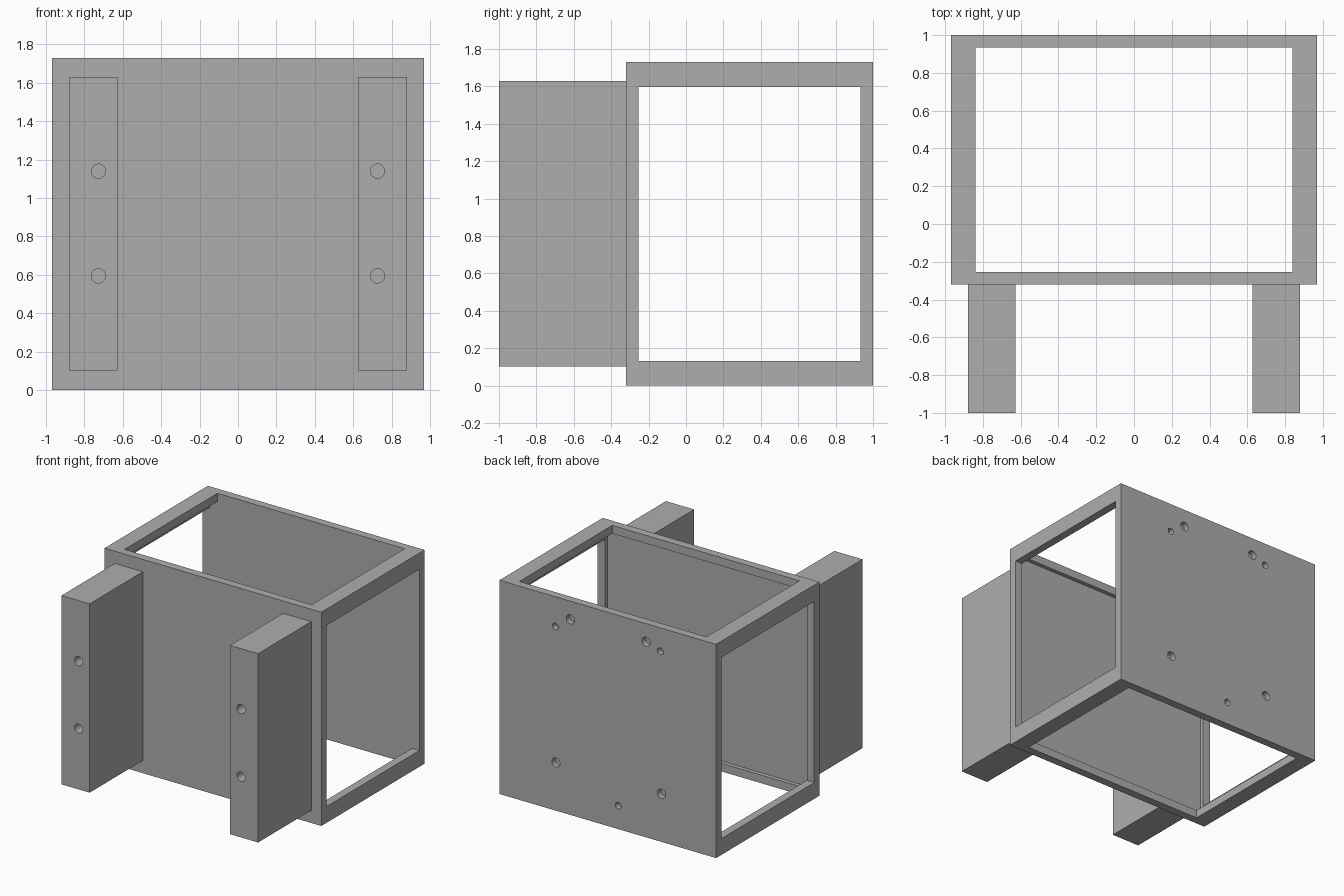
import bpy
import bmesh
import math
from mathutils import Matrix, Vector

if "Cube" in bpy.data.objects:
    bpy.data.objects.remove(bpy.data.objects["Cube"])

grey = bpy.data.materials.new("mid_grey")
grey.diffuse_color = (0.42, 0.42, 0.42, 1.0)
grey.use_nodes = True
grey.node_tree.nodes["Principled BSDF"].inputs["Base Color"].default_value = grey.diffuse_color


def finish(name, bm):
    bmesh.ops.recalc_face_normals(bm, faces=bm.faces)
    mesh = bpy.data.meshes.new(name)
    bm.to_mesh(mesh)
    bm.free()
    obj = bpy.data.objects.new(name, mesh)
    bpy.context.collection.objects.link(obj)
    mesh.materials.append(grey)
    return obj


def box(name, lo, hi):
    lo, hi = Vector(lo), Vector(hi)
    bm = bmesh.new()
    bmesh.ops.create_cube(bm, size=1, matrix=Matrix.Translation((lo + hi) / 2)
                          @ Matrix.Diagonal((*(hi - lo), 1)))
    return finish(name, bm)


def drill(x, z, y0, y1, radius):
    """Cylinder cutter lying along y."""
    bm = bmesh.new()
    place = Matrix.Translation((x, (y0 + y1) / 2, z)) @ Matrix.Rotation(math.pi / 2, 4, 'X')
    bmesh.ops.create_cone(bm, cap_ends=True, segments=32, radius1=radius,
                          radius2=radius, depth=y1 - y0, matrix=place)
    return finish("drill_cutter", bm)


def cut(obj, cutters):
    """Subtract the cutters, bake the result and remove the helpers."""
    for c in cutters:
        c.hide_render = True
        mod = obj.modifiers.new("cut", 'BOOLEAN')
        mod.operation = 'DIFFERENCE'
        mod.solver = 'EXACT'
        mod.object = c
    bpy.context.view_layer.update()
    graph = bpy.context.evaluated_depsgraph_get()
    mesh = bpy.data.meshes.new_from_object(obj.evaluated_get(graph))
    obj.modifiers.clear()
    obj.data = mesh
    for c in cutters:
        bpy.data.objects.remove(c)
    bpy.ops.object.select_all(action='DESELECT')
    obj.select_set(True)
    bpy.context.view_layer.objects.active = obj
    bpy.ops.object.shade_smooth_by_angle(angle=math.radians(30))


# Box frame: hollow inside, open through the top, bottom and both sides
W, H = 0.97, 1.73
T = 0.066
Y0, Y1 = -0.32, 1.0
frame = box("box_frame", (-W, Y0, 0), (W, Y1, H))
cutters = [
    box("cavity", (-W + T, Y0 + 0.033, T), (W - T, Y1 - T, H - T)),
    box("vertical_opening", (-W + 2 * T, Y0 + T, -0.1), (W - 2 * T, Y1 - T, H + 0.1)),
    box("side_opening", (-W - 0.1, Y0 + T, 2 * T), (W + 0.1, Y1 - T, H - 2 * T)),
]

# Blind mounting holes in the back panel: large, then small
large = [(0.335, 1.583), (-0.343, 1.583), (0.465, 0.39), (-0.48, 0.39)]
small = [(0.47, 1.49), (-0.47, 1.54), (-0.095, 0.19)]
for holes, radius in ((large, 0.037), (small, 0.027)):
    for x, z in holes:
        cutters.append(drill(x, z, Y1 - 0.045, Y1 + 0.05, radius))
cut(frame, cutters)

# Two upright mounting blocks on the front, each with two screw holes
for side, name in ((-1, "left_mounting_block"), (1, "right_mounting_block")):
    xa, xb = sorted((side * 0.628, side * 0.88))
    block = box(name, (xa, -1.0, 0.102), (xb, Y0, 1.63))
    cut(block, [drill(side * 0.727, z, -1.05, -0.6, 0.037) for z in (0.594, 1.14)])
